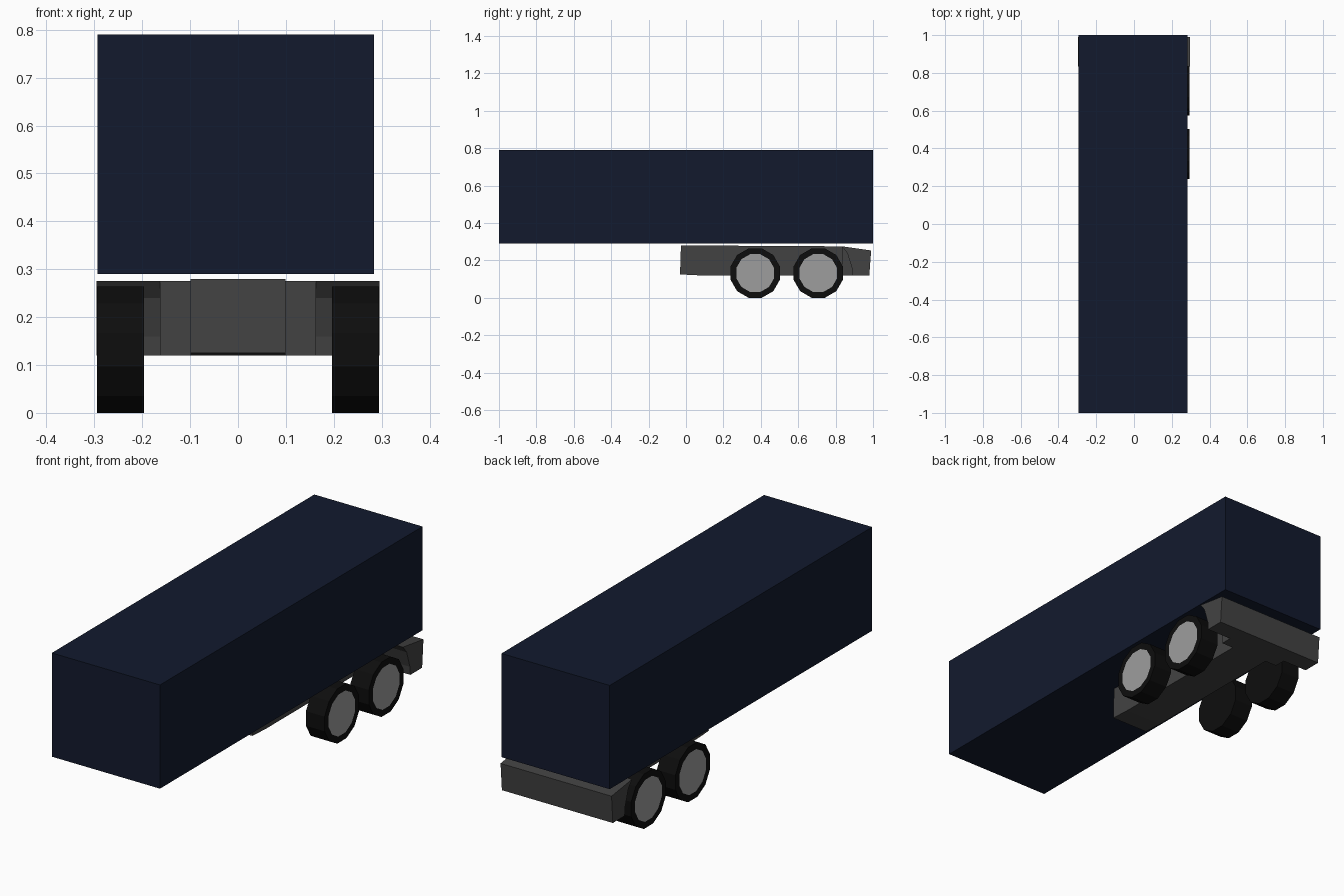
import bpy, bmesh, math

if "Cube" in bpy.data.objects:
    bpy.data.objects.remove(bpy.data.objects["Cube"])


def material(name, rgb):
    m = bpy.data.materials.new(name)
    m.diffuse_color = (*rgb, 1)
    m.use_nodes = True
    m.node_tree.nodes["Principled BSDF"].inputs["Base Color"].default_value = m.diffuse_color
    return m


NAVY = material("navy_paint", (0.006, 0.010, 0.027))
STEEL = material("dark_steel", (0.055, 0.055, 0.055))
RUBBER = material("rubber", (0.004, 0.004, 0.004))
HUB = material("hub_metal", (0.34, 0.34, 0.34))


def finish(name, bm, *mats):
    bmesh.ops.recalc_face_normals(bm, faces=bm.faces)
    me = bpy.data.meshes.new(name)
    bm.to_mesh(me)
    bm.free()
    for m in mats:
        me.materials.append(m)
    ob = bpy.data.objects.new(name, me)
    bpy.context.collection.objects.link(ob)
    return ob


def extrude_x(name, profile, x0, x1, mat):
    """Extrude a (y, z) profile sideways from x0 to x1."""
    bm = bmesh.new()
    face = bm.faces.new([bm.verts.new((x0, y, z)) for y, z in profile])
    geom = bmesh.ops.extrude_face_region(bm, geom=[face])["geom"]
    verts = [g for g in geom if isinstance(g, bmesh.types.BMVert)]
    bmesh.ops.translate(bm, verts=verts, vec=(x1 - x0, 0, 0))
    return finish(name, bm, mat)


def wheel(name, side, y):
    """Twelve-sided tyre with a flush hub disc on the outer face."""
    apothem, sides = 0.132, 12
    radius = apothem / math.cos(math.pi / sides)
    inner, outer = side * 0.196, side * 0.295
    bm = bmesh.new()
    ring = []
    for i in range(sides):
        a = (i + 0.5) * 2 * math.pi / sides
        ring.append(bm.verts.new((inner, y + radius * math.cos(a),
                                  apothem + radius * math.sin(a))))
    face = bm.faces.new(ring)
    geom = bmesh.ops.extrude_face_region(bm, geom=[face])["geom"]
    verts = [g for g in geom if isinstance(g, bmesh.types.BMVert)]
    bmesh.ops.translate(bm, verts=verts, vec=(outer - inner, 0, 0))
    cap = next(g for g in geom if isinstance(g, bmesh.types.BMFace))
    bmesh.ops.inset_region(bm, faces=[cap], thickness=0.032)
    cap.material_index = 1
    finish(name, bm, RUBBER, HUB)


# Cargo container
extrude_x("cargo_box", [(-1, 0.29), (1, 0.29), (1, 0.79), (-1, 0.79)],
          -0.293, 0.284, NAVY)

# Central chassis beam
extrude_x("chassis_beam", [(-0.032, 0.125), (0.07, 0.12), (0.834, 0.12),
                           (0.834, 0.275), (-0.027, 0.28)],
          -0.099, 0.099, STEEL)

# Rear cross block with sloping top
extrude_x("rear_block", [(0.834, 0.12), (0.98, 0.12), (0.99, 0.253),
                         (0.834, 0.275)], -0.163, 0.163, STEEL)

# Rear bumper wings curved around the wheels, and the wheels themselves
arch = [(0.834, 0.275), (0.862, 0.24), (0.887, 0.16), (0.89, 0.12),
        (0.98, 0.12), (0.99, 0.253)]
for label, side in (("left", -1), ("right", 1)):
    extrude_x(f"{label}_bumper_wing", arch, side * 0.163, side * 0.296, STEEL)
    for place, y in (("front", 0.37), ("rear", 0.707)):
        wheel(f"{label}_{place}_wheel", side, y)
